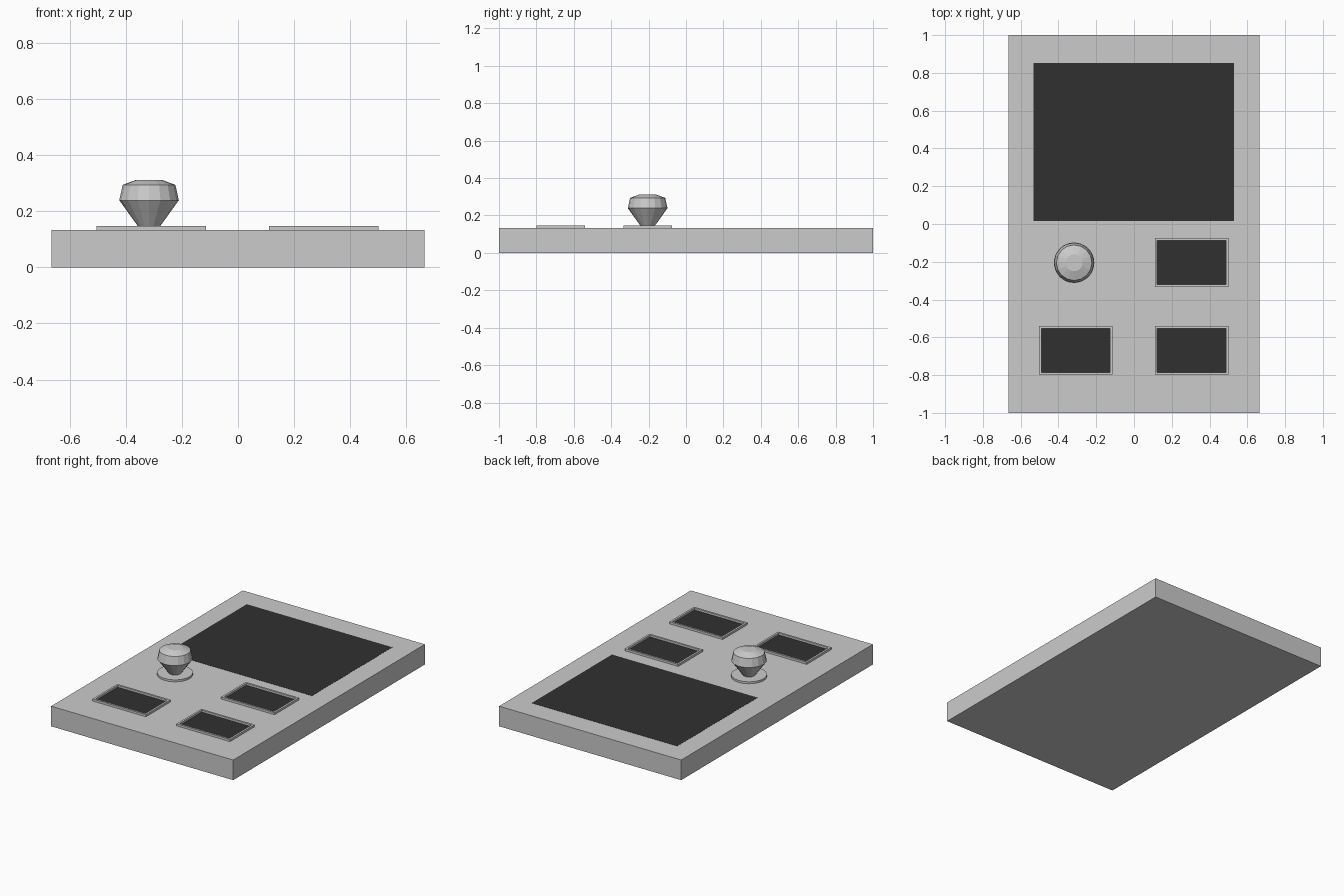
import bpy, bmesh, math

if "Cube" in bpy.data.objects:
    bpy.data.objects.remove(bpy.data.objects["Cube"])

dark = bpy.data.materials.new("dark_panel")
dark.diffuse_color = (0.03, 0.03, 0.03, 1)
dark.use_nodes = True
dark.node_tree.nodes["Principled BSDF"].inputs["Base Color"].default_value = dark.diffuse_color


def make_object(name, bm, mat=None):
    bmesh.ops.recalc_face_normals(bm, faces=bm.faces)
    mesh = bpy.data.meshes.new(name)
    bm.to_mesh(mesh)
    bm.free()
    obj = bpy.data.objects.new(name, mesh)
    bpy.context.collection.objects.link(obj)
    if mat:
        mesh.materials.append(mat)
    return obj


def box(name, x0, x1, y0, y1, z0, z1, mat=None):
    bm = bmesh.new()
    bmesh.ops.create_cube(bm, size=1)
    for v in bm.verts:
        v.co = (x1 if v.co.x > 0 else x0, y1 if v.co.y > 0 else y0, z1 if v.co.z > 0 else z0)
    return make_object(name, bm, mat)


def frame(name, cx, cy, hx, hy, rim, z0, z1):
    # Rectangular ring swept from four matching loops
    bm = bmesh.new()
    loops = []
    for inset, z in ((0, z0), (0, z1), (rim, z1), (rim, z0)):
        loops.append([bm.verts.new((cx + sx * (hx - inset), cy + sy * (hy - inset), z))
                      for sx, sy in ((-1, -1), (1, -1), (1, 1), (-1, 1))])
    for k in range(4):
        a, b = loops[k], loops[(k + 1) % 4]
        for i in range(4):
            j = (i + 1) % 4
            bm.faces.new((a[i], a[j], b[j], b[i]))
    return make_object(name, bm)


def lathe(name, cx, cy, profile, sides):
    bm = bmesh.new()
    rings = [[bm.verts.new((cx + r * math.cos(math.tau * i / sides),
                            cy + r * math.sin(math.tau * i / sides), z))
              for i in range(sides)] for r, z in profile]
    for a, b in zip(rings, rings[1:]):
        for i in range(sides):
            j = (i + 1) % sides
            bm.faces.new((a[i], a[j], b[j], b[i]))
    bm.faces.new(rings[0])
    bm.faces.new(rings[-1])
    return make_object(name, bm)


TOP = 0.133

# Slab and large screen
box("body", -0.665, 0.665, -1, 1, 0, TOP)
box("screen", -0.533, 0.53, 0.015, 0.853, TOP - 0.02, TOP + 0.001, dark)

# Three small panels, each in a raised rim
for label, cx, cy in (("upper_right", 0.305, -0.204),
                      ("lower_right", 0.305, -0.669),
                      ("lower_left", -0.309, -0.669)):
    hx, hy, rim = 0.195, 0.129, 0.013
    frame("rim_" + label, cx, cy, hx, hy, rim, TOP - 0.01, 0.147)
    box("panel_" + label, cx - hx + rim, cx + hx - rim, cy - hy + rim, cy + hy - rim,
        TOP - 0.01, TOP + 0.001, dark)

# Joystick: base disc and faceted knob
lathe("joystick_base", -0.317, -0.205, [(0.107, TOP - 0.01), (0.107, 0.146)], 32)
lathe("joystick_knob", -0.317, -0.205,
      [(0.04, 0.14), (0.04, 0.147), (0.106, 0.239), (0.094, 0.294), (0.045, 0.312)], 16)
